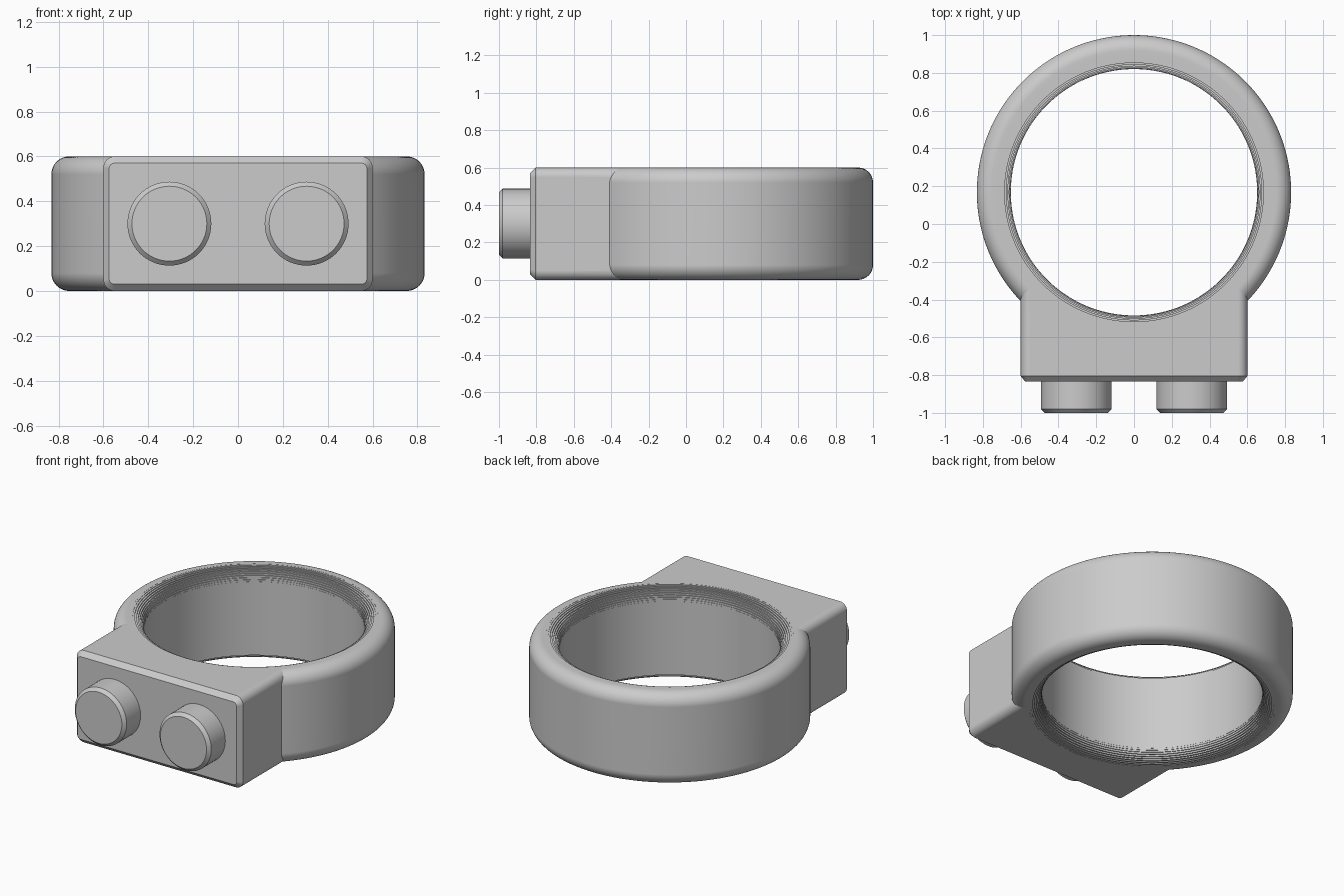
import bpy, bmesh, math
from mathutils import Matrix, Vector

cube = bpy.data.objects.get("Cube")
if cube:
    bpy.data.objects.remove(cube, do_unlink=True)

HEIGHT = 0.6
RING_Y = 0.168
OUTER, BORE, ROUND = 0.832, 0.652, 0.08
STEPS = 10

grey = bpy.data.materials.new("plain grey")
grey.use_nodes = True
colour = (0.6, 0.6, 0.6, 1)
grey.diffuse_color = colour
grey.node_tree.nodes["Principled BSDF"].inputs["Base Color"].default_value = colour


def finish(name, bm):
    bmesh.ops.recalc_face_normals(bm, faces=bm.faces)
    mesh = bpy.data.meshes.new(name)
    bm.to_mesh(mesh)
    bm.free()
    mesh.materials.append(grey)
    obj = bpy.data.objects.new(name, mesh)
    bpy.context.collection.objects.link(obj)
    return obj


def skin(bm, rings, closed):
    """Bridge equal-length vertex rings; close into a tube loop or cap the ends."""
    pairs = list(zip(rings, rings[1:]))
    if closed:
        pairs.append((rings[-1], rings[0]))
    else:
        bm.faces.new(rings[0])
        bm.faces.new(rings[-1])
    for a, b in pairs:
        for i in range(len(a)):
            j = (i + 1) % len(a)
            bm.faces.new((a[i], a[j], b[j], b[i]))


def loft(name, loops, closed=False):
    # Rounded coordinates keep flat faces exactly level with each other
    bm = bmesh.new()
    rings = [[bm.verts.new([round(c, 5) for c in p]) for p in loop] for loop in loops]
    skin(bm, rings, closed)
    return finish(name, bm)


def lathe(name, profile, matrix, segments, closed=False):
    turns = [2 * math.pi * i / segments for i in range(segments)]
    return loft(name, [[matrix @ Vector((r * math.cos(t), r * math.sin(t), z))
                        for t in turns] for r, z in profile], closed)


def rounded_rect(w, h, radius, y):
    """Loop in the xz plane, centred on the block."""
    pts = []
    for k, (sx, sz) in enumerate([(1, 1), (-1, 1), (-1, -1), (1, -1)]):
        for i in range(9):
            a = (k + i / 8) * math.pi / 2
            pts.append((sx * (w - radius) + radius * math.cos(a), y,
                        HEIGHT / 2 + sz * (h - radius) + radius * math.sin(a)))
    return pts


def select(obj):
    bpy.ops.object.select_all(action='DESELECT')
    obj.select_set(True)
    bpy.context.view_layer.objects.active = obj


def boolean(obj, other, operation):
    mod = obj.modifiers.new(operation.title(), 'BOOLEAN')
    mod.operation, mod.solver, mod.object = operation, 'EXACT', other
    select(obj)
    bpy.ops.object.modifier_apply(modifier=mod.name)
    bpy.data.objects.remove(other, do_unlink=True)


def smooth(obj):
    select(obj)
    bpy.ops.object.shade_smooth_by_angle(angle=math.radians(30))
    obj.modifiers.new("Weighted Normal", 'WEIGHTED_NORMAL').keep_sharp = True


# Bore outline, opening at both ends in fine terraced steps
centre = Matrix.Translation((0, RING_Y, 0))
flare = []
radius = BORE
for i in range(STEPS):
    z = HEIGHT - ROUND + ROUND * math.sin(i / STEPS * math.pi / 2)
    wider = BORE + ROUND * (1 - math.cos((i + 1) / STEPS * math.pi / 2))
    flare += [(radius, z), (wider, z)]
    radius = wider
bottom_flare = [(r, HEIGHT - z) for r, z in reversed(flare)]

# Round collar with softened outer rims, already hollow
arc = [i / 12 * math.pi / 2 for i in range(13)]
lower = [(OUTER - ROUND + ROUND * math.sin(a), ROUND - ROUND * math.cos(a)) for a in arc]
upper = [(r, HEIGHT - z) for r, z in reversed(lower)]
rim = [(radius, HEIGHT)]
foot = [(radius, 0)]
inside = rim + flare[::-1] + bottom_flare[::-1] + foot
collar = lathe("clamp_collar", lower + upper + inside, centre, 144, closed=True)

# Mounting block with rounded long edges and a chamfered front,
# hollowed to end inside the collar wall
block = loft("mounting_block", [
    rounded_rect(0.575, 0.27, 0.025, -0.835),
    rounded_rect(0.6, 0.3, 0.05, -0.805),
    rounded_rect(0.6, 0.3, 0.05, RING_Y)])
hollow = (radius + OUTER - ROUND) / 2
cutter = lathe("bore_cutter", [(hollow, -0.1), (hollow, HEIGHT + 0.1)], centre, 144)
cutter.hide_render = True
boolean(block, cutter, 'DIFFERENCE')
boolean(collar, block, 'UNION')
smooth(collar)

# Two round studs on the front of the block
for side, x in (("left", 0.306), ("right", -0.306)):
    place = Matrix.Translation((x, -0.82, HEIGHT / 2)) @ Matrix.Rotation(math.pi / 2, 4, 'X')
    stud = lathe(side + "_stud", [(0.187, 0), (0.187, 0.16), (0.167, 0.18)], place, 64)
    smooth(stud)
